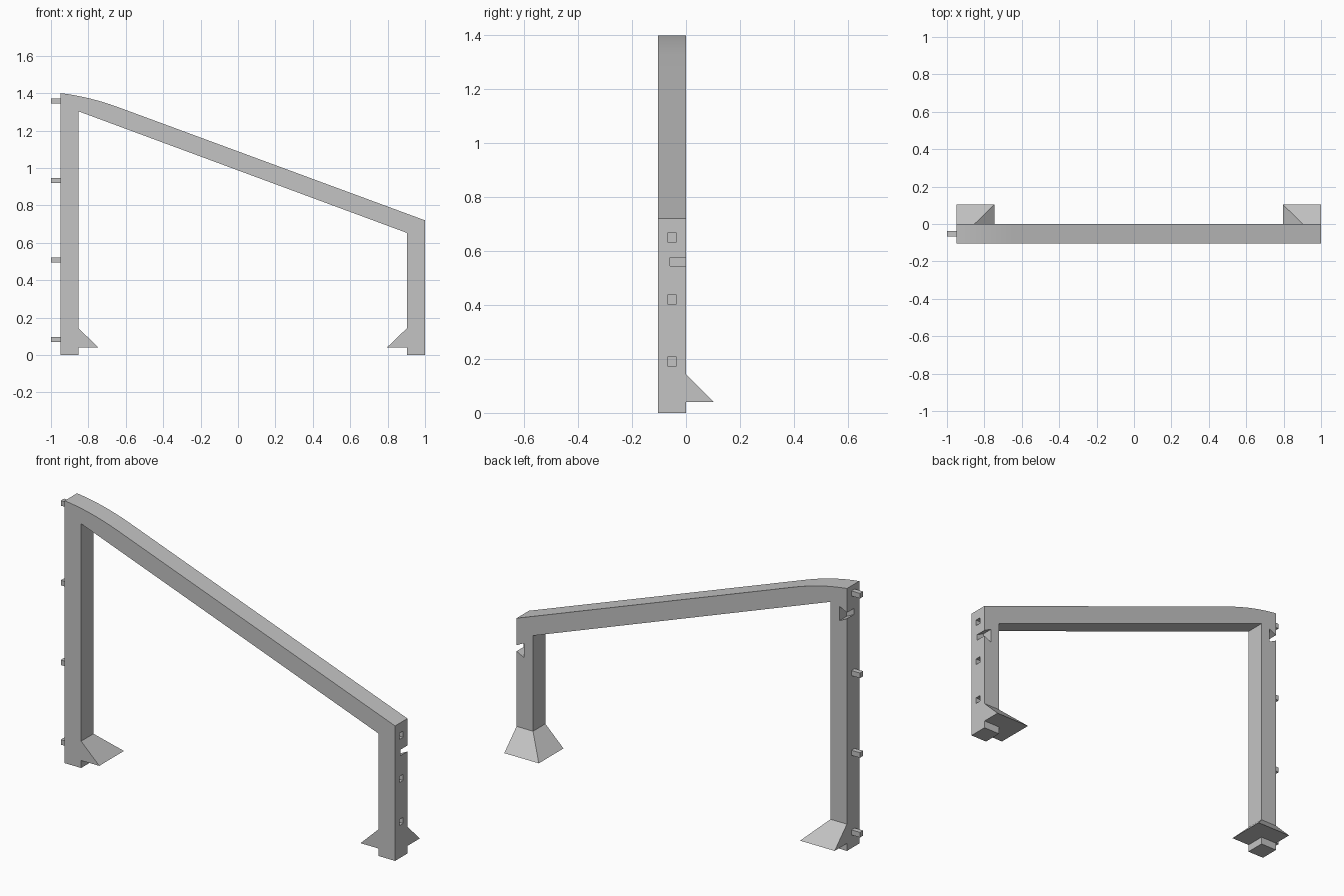
import bpy, bmesh
from mathutils import Vector

DEPTH = 0.104                      # frame runs from y = -DEPTH to y = 0
LEFT, RIGHT, WIDTH = -0.95, 1.0, 0.097
MID_Y = -0.052

cube = bpy.data.objects.get("Cube")
if cube:
    bpy.data.objects.remove(cube, do_unlink=True)

grey = bpy.data.materials.new("plain grey")
grey.use_nodes = True
grey.diffuse_color = (0.55, 0.55, 0.55, 1)
grey.node_tree.nodes["Principled BSDF"].inputs["Base Color"].default_value = grey.diffuse_color


def finish(bm, name):
    bmesh.ops.recalc_face_normals(bm, faces=bm.faces)
    mesh = bpy.data.meshes.new(name)
    bm.to_mesh(mesh)
    bm.free()
    obj = bpy.data.objects.new(name, mesh)
    mesh.materials.append(grey)
    bpy.context.collection.objects.link(obj)
    return obj


def add_prism(bm, outline, y0, y1):
    """Extrude an x-z outline along y."""
    face = bm.faces.new([bm.verts.new((x, y0, z)) for x, z in outline])
    new = bmesh.ops.extrude_face_region(bm, geom=[face])["geom"]
    moved = [v for v in new if isinstance(v, bmesh.types.BMVert)]
    bmesh.ops.translate(bm, vec=(0, y1 - y0, 0), verts=moved)


def add_bar(bm, x0, x1, z, size):
    """Small square bar lying along x."""
    h = size / 2
    add_prism(bm, [(x0, z - h), (x1, z - h), (x1, z + h), (x0, z + h)],
              MID_Y - h, MID_Y + h)


def curve_points(a, b, c, steps):
    a, b, c = Vector(a), Vector(b), Vector(c)
    for i in range(steps + 1):
        t = i / steps
        yield tuple(a * (1 - t) ** 2 + b * 2 * t * (1 - t) + c * t * t)


# Frame: two posts and a sloping beam with a rounded high end
outline = [(LEFT, 0), (LEFT + WIDTH, 0), (LEFT + WIDTH, 1.303),
           (RIGHT - WIDTH, 0.653), (RIGHT - WIDTH, 0), (RIGHT, 0), (RIGHT, 0.72)]
outline += reversed(list(curve_points((LEFT, 1.4), (-0.8, 1.383), (-0.643, 1.326), 8)))
bm = bmesh.new()
add_prism(bm, outline, -DEPTH, 0)
frame = finish(bm, "frame")

# Cutter: peg sockets on the low post, dovetail slots at the back of both posts
bm = bmesh.new()
for z in (0.19, 0.42, 0.65):
    add_bar(bm, RIGHT - 0.055, RIGHT + 0.02, z, 0.033)
for x, inward, z in ((RIGHT, -1, 0.56), (LEFT, 1, 1.255)):
    narrow, wide, reach = 0.016, 0.039, 0.045
    add_prism(bm, [(x - inward * 0.02, z - narrow), (x, z - narrow),
                   (x + inward * reach, z - wide), (x + inward * reach, z + wide),
                   (x, z + narrow), (x - inward * 0.02, z + narrow)], -0.06, 0.02)
cutter = finish(bm, "slot_cutter")
cutter.hide_render = True

cut = frame.modifiers.new("slots", "BOOLEAN")
cut.operation = "DIFFERENCE"
cut.solver = "EXACT"
cut.object = cutter
bpy.context.view_layer.objects.active = frame
frame.select_set(True)
bpy.ops.object.modifier_apply(modifier=cut.name)
bpy.data.objects.remove(cutter, do_unlink=True)
bpy.ops.object.shade_smooth_by_angle(angle=0.4)

# Pegs along the outer side of the tall post
for i in range(4):
    bm = bmesh.new()
    add_bar(bm, -1.0, LEFT, 0.084 + i * 0.425, 0.027)
    finish(bm, f"peg_{i + 1}")


# Feet: flared corner wedges on the inner and back sides of each post
def foot(name, outer, inward):
    inner = outer + inward * WIDTH
    tip = inner + inward * 0.107
    top, base = 0.143, 0.04
    bm = bmesh.new()
    a, b, c, A, B, C, p, q, r = [bm.verts.new(co) for co in (
        (inner, -DEPTH, top), (inner, 0, top), (outer, 0, top),
        (tip, -DEPTH, base), (tip, DEPTH, base), (outer, DEPTH, base),
        (inner, -DEPTH, base), (inner, 0, base), (outer, 0, base))]
    for face in ((a, A, B, b), (b, B, C, c), (a, A, p), (c, C, r),
                 (p, A, B, q), (q, B, C, r), (a, p, q, b), (b, q, r, c)):
        bm.faces.new(face)
    finish(bm, name)


foot("right_foot", LEFT, 1)
foot("left_foot", RIGHT, -1)
